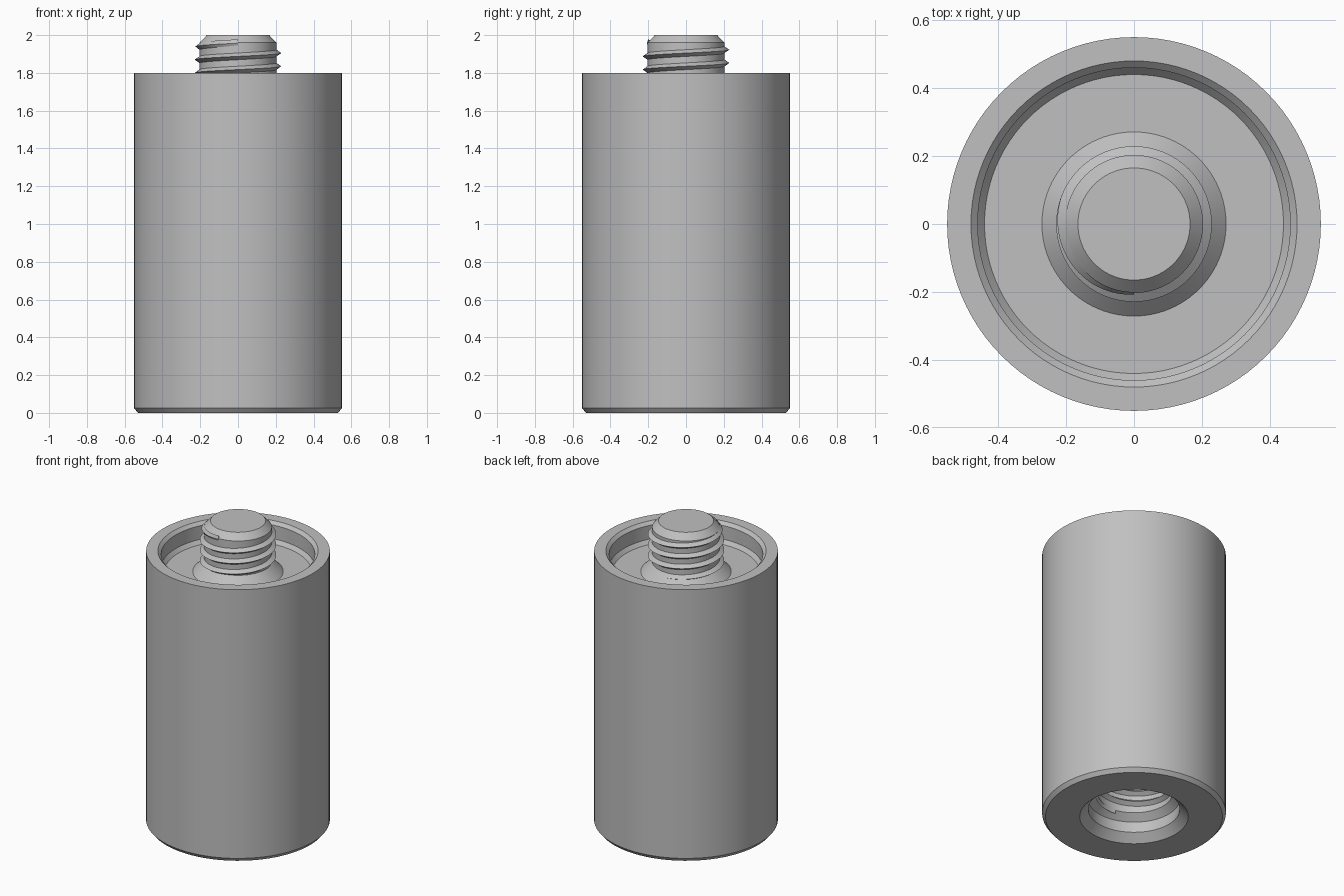
import bpy, bmesh, math

SEG = 96
PITCH = 0.07

cube = bpy.data.objects.get("Cube")
if cube:
    bpy.data.objects.remove(cube, do_unlink=True)

# Single grey metal
metal = bpy.data.materials.new("grey metal")
metal.use_nodes = True
GREY = (0.53, 0.53, 0.53, 1)
metal.diffuse_color = GREY
metal.node_tree.nodes["Principled BSDF"].inputs["Base Color"].default_value = GREY


def finish(name, bm):
    bmesh.ops.recalc_face_normals(bm, faces=bm.faces)
    mesh = bpy.data.meshes.new(name)
    bm.to_mesh(mesh)
    bm.free()
    obj = bpy.data.objects.new(name, mesh)
    bpy.context.collection.objects.link(obj)
    mesh.materials.append(metal)
    bpy.ops.object.select_all(action='DESELECT')
    bpy.context.view_layer.objects.active = obj
    obj.select_set(True)
    bpy.ops.object.shade_smooth_by_angle(angle=math.radians(30))
    return obj


def lathe(name, profile):
    """Spin a (radius, height) profile round the z axis."""
    bm = bmesh.new()
    verts = [bm.verts.new((r, 0, z)) for r, z in profile]
    edges = [bm.edges.new(pair) for pair in zip(verts, verts[1:])]
    bmesh.ops.spin(bm, geom=verts + edges, cent=(0, 0, 0), axis=(0, 0, 1),
                   angle=math.tau, steps=SEG, use_merge=True)
    bmesh.ops.remove_doubles(bm, verts=bm.verts, dist=0.0001)
    return finish(name, bm)


def thread(name, z_start, z_end, end_angle, root, half, crest):
    """Sweep a triangular ridge along a right-hand helix; crest is a function of z."""
    bm = bmesh.new()
    steps = round((z_end - z_start) / PITCH * SEG)
    rings = []
    for i in range(steps + 1):
        z = z_end - PITCH * (steps - i) / SEG
        a = end_angle - math.tau * (steps - i) / SEG
        section = ((root, z - half), (crest(z), z), (root, z + half))
        rings.append([bm.verts.new((r * math.cos(a), r * math.sin(a), h))
                      for r, h in section])
    for p, q in zip(rings, rings[1:]):
        for k in range(3):
            n = (k + 1) % 3
            bm.faces.new((p[k], p[n], q[n], q[k]))
    bm.faces.new(rings[0])
    bm.faces.new(rings[-1])
    return finish(name, bm)


# Cylindrical body with a blind bore below and a shallow recess on top
lathe("body", [
    (0, 0.55), (0.23, 0.55), (0.23, 0.16), (0.274, 0.12), (0.274, 0.05),
    (0.325, 0), (0.53, 0), (0.55, 0.025), (0.55, 1.8), (0.48, 1.8),
    (0.46, 1.78), (0.46, 1.69), (0.44, 1.665), (0, 1.665)])

# Threaded stud with a flared foot and chamfered tip
lathe("stud", [
    (0.271, 1.665), (0.203, 1.733), (0.203, 1.96), (0.165, 2), (0, 2)])

# Ridge on the stud, trimmed by the tip chamfer
thread("stud_thread", 1.70, 1.9575, 1.5 * math.pi, 0.2, 0.02,
       lambda z: min(0.229, 2.165 - z))

# Ridge inside the bore, fading in at the mouth
thread("bore_thread", 0.16, 0.53, 0, 0.232, 0.022,
       lambda z: max(0.204, 0.23 - (z - 0.16)))
